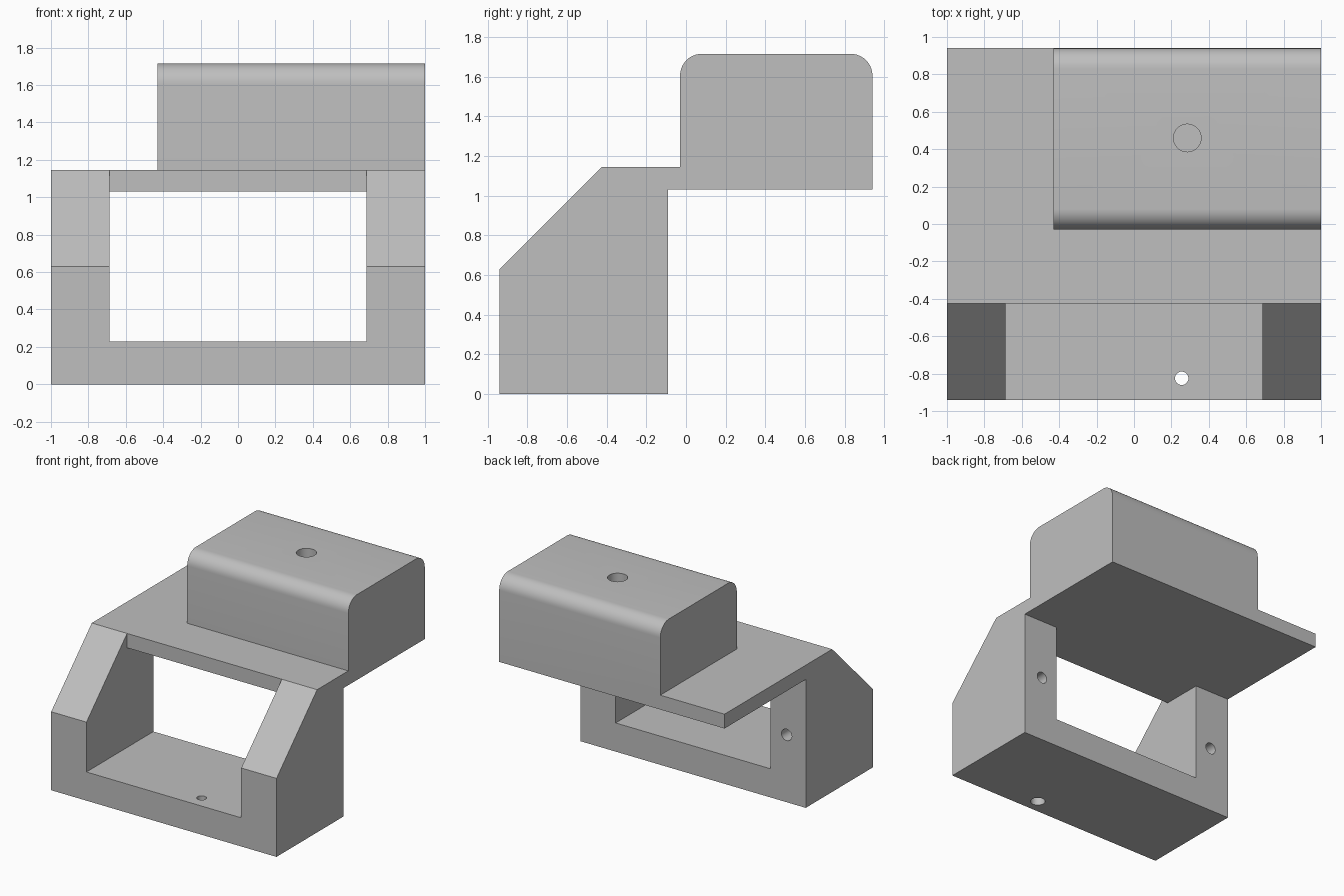
import bpy
import bmesh
from math import radians, sin, cos
from mathutils import Matrix, Vector

cube = bpy.data.objects.get("Cube")
if cube:
    bpy.data.objects.remove(cube, do_unlink=True)

grey = bpy.data.materials.new("plain grey")
grey.use_nodes = True
colour = (0.52, 0.52, 0.52, 1)
grey.diffuse_color = colour
grey.node_tree.nodes["Principled BSDF"].inputs["Base Color"].default_value = colour


def finish(name, bm):
    bmesh.ops.recalc_face_normals(bm, faces=bm.faces)
    mesh = bpy.data.meshes.new(name)
    bm.to_mesh(mesh)
    bm.free()
    mesh.materials.append(grey)
    obj = bpy.data.objects.new(name, mesh)
    bpy.context.collection.objects.link(obj)
    return obj


def extrude_profile(name, points, x0, x1):
    """Side profile of (y, z) points swept along x."""
    bm = bmesh.new()
    face = bm.faces.new([bm.verts.new((x0, y, z)) for y, z in points])
    swept = bmesh.ops.extrude_face_region(bm, geom=[face])["geom"]
    verts = [v for v in swept if isinstance(v, bmesh.types.BMVert)]
    bmesh.ops.translate(bm, verts=verts, vec=(x1 - x0, 0, 0))
    return finish(name, bm)


def rod(name, start, end, radius):
    start, end = Vector(start), Vector(end)
    axis = end - start
    turn = axis.to_track_quat("Z", "Y").to_matrix().to_4x4()
    bm = bmesh.new()
    bmesh.ops.create_cone(bm, cap_ends=True, segments=32, radius1=radius,
                          radius2=radius, depth=axis.length,
                          matrix=Matrix.Translation((start + end) / 2) @ turn)
    return finish(name, bm)


def cut(target, cutter):
    cutter.hide_render = True
    mod = target.modifiers.new(cutter.name, "BOOLEAN")
    mod.operation = "DIFFERENCE"
    mod.solver = "EXACT"
    mod.object = cutter
    bpy.context.view_layer.objects.active = target
    bpy.ops.object.modifier_apply(modifier=mod.name)
    bpy.data.objects.remove(cutter, do_unlink=True)


def arc(cy, cz, r, a0, a1, steps=10):
    angles = [radians(a0 + (a1 - a0) * i / steps) for i in range(steps + 1)]
    return [(cy + r * cos(a), cz + r * sin(a)) for a in angles]


FRONT, BACK, WALL_BACK, BLOCK_FRONT = -0.94, 0.94, -0.09, -0.03
SHELF_LOW, SHELF_TOP, TOP, ROUND = 1.03, 1.145, 1.715, 0.11
SHELF_FRONT, FLOOR, INNER = -0.425, 0.23, 0.687

# Whole bracket: sloped walls, overhanging shelf and rounded block
profile = [(FRONT, 0), (WALL_BACK, 0), (WALL_BACK, SHELF_LOW), (BACK, SHELF_LOW)]
profile += arc(BACK - ROUND, TOP - ROUND, ROUND, 0, 90)
profile += arc(BLOCK_FRONT + ROUND, TOP - ROUND, ROUND, 90, 180)
profile += [(BLOCK_FRONT, SHELF_TOP), (SHELF_FRONT, SHELF_TOP), (FRONT, 0.63)]
bracket = extrude_profile("bracket", profile, -1, 1)

# Step beside the block
step = [(BLOCK_FRONT - 0.1, SHELF_TOP), (1.1, SHELF_TOP), (1.1, 2), (BLOCK_FRONT - 0.1, 2)]
cut(bracket, extrude_profile("step_cutter", step, -1.2, -0.43))

# Opening between the side walls, passing under the shelf
opening = [(-1.1, FLOOR), (WALL_BACK + 0.03, FLOOR), (WALL_BACK + 0.03, SHELF_LOW),
           (SHELF_FRONT, SHELF_LOW), (SHELF_FRONT, 1.4), (-1.1, 1.4)]
cut(bracket, extrude_profile("opening_cutter", opening, -INNER, INNER))

# Blind hole in the block, stepped hole in the floor, blind holes in the walls
cut(bracket, rod("block_hole", (0.285, 0.46, 1.25), (0.285, 0.46, 1.8), 0.074))
cut(bracket, rod("floor_hole", (0.255, -0.825, -0.1), (0.255, -0.825, 0.3), 0.036))
cut(bracket, rod("floor_counterbore", (0.255, -0.825, -0.1), (0.255, -0.825, 0.1), 0.055))
for side in (-1, 1):
    x = side * 0.83
    cut(bracket, rod("wall_hole", (x, WALL_BACK - 0.35, 0.54), (x, 0, 0.54), 0.046))

# Smooth the rounded edges and holes, keep corners sharp
for obj in bpy.context.selected_objects:
    obj.select_set(False)
bracket.select_set(True)
bpy.context.view_layer.objects.active = bracket
bpy.ops.object.shade_smooth_by_angle(angle=radians(30))
